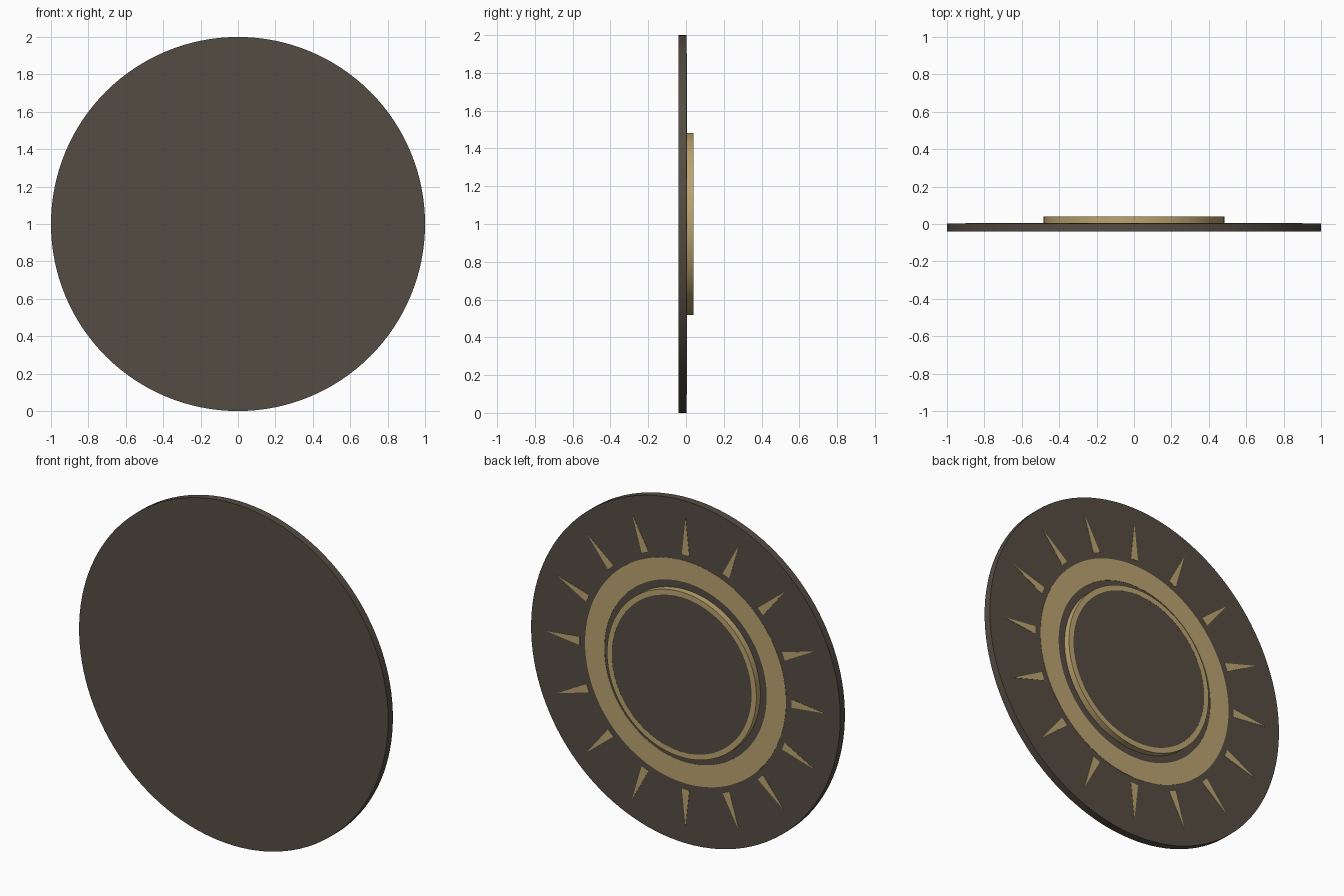
import bpy, bmesh
from math import pi, sin, cos
from mathutils import Matrix

if "Cube" in bpy.data.objects:
    bpy.data.objects.remove(bpy.data.objects["Cube"])

SEG = 128
CENTRE_Z = 1.0
FACE_Y = 0.003      # decorated face of the big disc
TOP_Y = 0.04        # top of the raised centre


def material(name, rgb):
    m = bpy.data.materials.new(name)
    m.diffuse_color = (*rgb, 1)
    m.use_nodes = True
    m.node_tree.nodes["Principled BSDF"].inputs["Base Color"].default_value = m.diffuse_color
    return m


DARK = material("dark_bronze", (0.09, 0.073, 0.055))
GOLD = material("gold", (0.50, 0.37, 0.16))


def finish(name, bm, mat):
    bmesh.ops.recalc_face_normals(bm, faces=bm.faces)
    mesh = bpy.data.meshes.new(name)
    bm.to_mesh(mesh)
    bm.free()
    mesh.materials.append(mat)
    ob = bpy.data.objects.new(name, mesh)
    bpy.context.collection.objects.link(ob)
    ob.location.z = CENTRE_Z
    bpy.context.view_layer.objects.active = ob
    bpy.ops.object.select_all(action='DESELECT')
    ob.select_set(True)
    bpy.ops.object.shade_smooth_by_angle()
    return ob


def disc(name, r, y0, y1, mat):
    bm = bmesh.new()
    bmesh.ops.create_cone(bm, cap_ends=True, segments=SEG, radius1=r, radius2=r, depth=y1 - y0,
                          matrix=Matrix.Translation((0, (y0 + y1) / 2, 0)) @ Matrix.Rotation(pi / 2, 4, 'X'))
    return finish(name, bm, mat)


def ring(name, r_in, r_out, y0, y1, mat):
    bm = bmesh.new()
    profile = [(r_in, y0), (r_out, y0), (r_out, y1), (r_in, y1)]
    loops = [[bm.verts.new((r * cos(a), y, r * sin(a))) for r, y in profile]
             for a in (2 * pi * i / SEG for i in range(SEG))]
    for i in range(SEG):
        a, b = loops[i], loops[(i + 1) % SEG]
        for j in range(4):
            k = (j + 1) % 4
            bm.faces.new((a[j], a[k], b[k], b[j]))
    return finish(name, bm, mat)


# Main plate and raised centre
disc("main_disc", 1.0, -0.04, FACE_Y, DARK)
disc("centre_plate", 0.453, FACE_Y, TOP_Y - 0.0005, DARK)
ring("raised_rim", 0.452, 0.483, FACE_Y, TOP_Y, GOLD)

# Flat inlaid band
ring("gold_band", 0.525, 0.65, FACE_Y - 0.001, FACE_Y + 0.0015, GOLD)

# Sixteen thin pointed rays
bm = bmesh.new()
for i in range(16):
    rot = Matrix.Rotation(2 * pi * i / 16, 4, 'Y')
    lo, hi = [[bm.verts.new(rot @ Matrix.Translation((x, y, z)).translation)
               for x, z in ((-0.024, 0.685), (0.024, 0.685), (0, 0.902))]
              for y in (FACE_Y - 0.001, FACE_Y + 0.0015)]
    bm.faces.new(lo)
    bm.faces.new(hi)
    for j in range(3):
        k = (j + 1) % 3
        bm.faces.new((lo[j], lo[k], hi[k], hi[j]))
finish("sun_rays", bm, GOLD)
